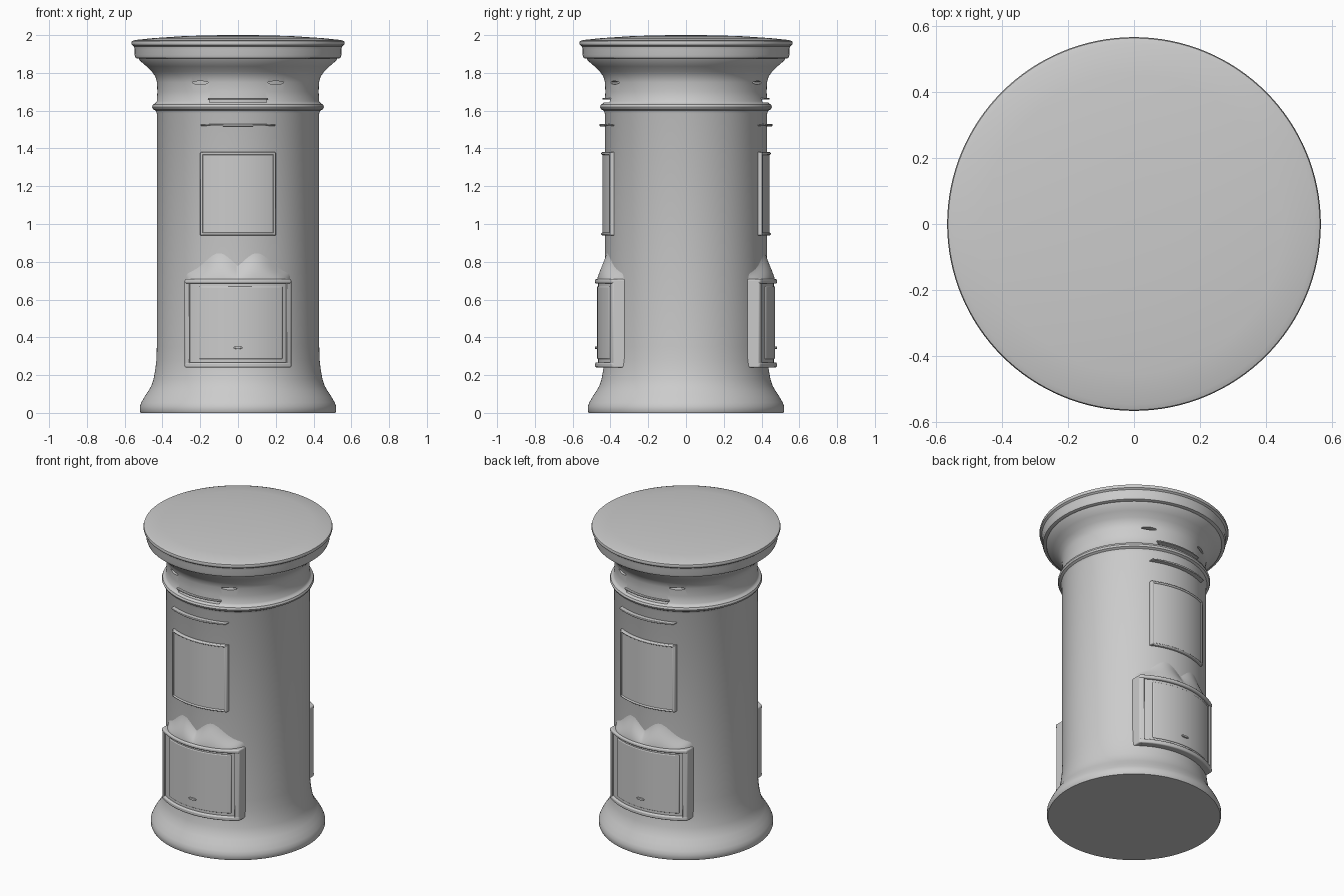
import bpy, bmesh, math

if "Cube" in bpy.data.objects:
    bpy.data.objects.remove(bpy.data.objects["Cube"])

GREY = (0.6, 0.6, 0.6, 1)
mat = bpy.data.materials.new("plain grey")
mat.use_nodes = True
mat.diffuse_color = GREY
bsdf = next(n for n in mat.node_tree.nodes if n.type == 'BSDF_PRINCIPLED')
bsdf.inputs["Base Color"].default_value = GREY


def finish(bm, name, bevel=0.0, angle=40):
    bmesh.ops.recalc_face_normals(bm, faces=bm.faces)
    mesh = bpy.data.meshes.new(name)
    bm.to_mesh(mesh)
    bm.free()
    mesh.materials.append(mat)
    ob = bpy.data.objects.new(name, mesh)
    bpy.context.collection.objects.link(ob)
    bpy.ops.object.select_all(action='DESELECT')
    bpy.context.view_layer.objects.active = ob
    ob.select_set(True)
    bpy.ops.object.shade_smooth_by_angle(angle=math.radians(angle))
    if bevel:
        mod = ob.modifiers.new("soft edges", 'BEVEL')
        mod.width = bevel
        mod.segments = 3
        mod.limit_method = 'ANGLE'
    return ob


def lathe(name, profile, sides=128):
    bm = bmesh.new()
    verts = [bm.verts.new((r, 0, z)) for r, z in profile]
    edges = [bm.edges.new(p) for p in zip(verts, verts[1:])]
    bmesh.ops.spin(bm, geom=verts + edges, cent=(0, 0, 0), axis=(0, 0, 1),
                   angle=math.tau, steps=sides)
    bmesh.ops.remove_doubles(bm, verts=bm.verts, dist=0.0005)
    return finish(bm, name, angle=35)


def on_drum(x, r, z):
    return (x, -math.sqrt(r * r - x * x), z)


def curved_slab(name, x0, x1, z0, z1, r_in, r_out, bevel=0.0, taper=0.0, steps=20):
    """Plate wrapped round the drum; taper narrows its height to the ends."""
    bm = bmesh.new()
    rings = []
    mid = (z0 + z1) / 2
    for i in range(steps + 1):
        t = i / steps
        x = x0 + (x1 - x0) * t
        h = (z1 - z0) / 2 * (1 - taper * (2 * t - 1) ** 2)
        rings.append([bm.verts.new(on_drum(x, r, z)) for r, z in
                      ((r_in, mid - h), (r_out, mid - h), (r_out, mid + h), (r_in, mid + h))])
    for a, b in zip(rings, rings[1:]):
        for k in range(4):
            n = (k + 1) % 4
            bm.faces.new((a[k], a[n], b[n], b[k]))
    bm.faces.new(rings[0])
    bm.faces.new(rings[-1][::-1])
    return finish(bm, name, bevel)


def hood(name):
    """Wavy moulding that blends from the door head into the drum."""
    bm = bmesh.new()
    nx, nz = 56, 14
    rows = []
    for j in range(nz + 1):
        v = j / nz
        row = []
        for i in range(nx + 1):
            x = -0.28 + 0.56 * i / nx
            top = 0.75 + 0.13 * math.exp(-((abs(x) - 0.1) / 0.1) ** 2)
            fade = 1 - (abs(x) / 0.28) ** 10
            swell = 0.5 + 0.5 * math.cos(math.pi * v)
            row.append(bm.verts.new(on_drum(x, 0.426 + 0.047 * swell * fade,
                                            0.69 + (top - 0.69) * v)))
        rows.append(row)
    for a, b in zip(rows, rows[1:]):
        for i in range(nx):
            bm.faces.new((a[i], a[i + 1], b[i + 1], b[i]))
    ob = finish(bm, name, angle=60)
    # the open sheet must face outwards
    if ob.data.polygons[nx // 2].normal.y > 0:
        ob.data.flip_normals()
    return ob


def turned(ob, name):
    copy = ob.copy()
    copy.name = name
    copy.rotation_euler.z = math.pi
    bpy.context.collection.objects.link(copy)
    return copy


# Drum with flared foot, collar ring and spreading neck
drum = lathe("drum", [
    (0, 0), (0.515, 0), (0.52, 0.01), (0.52, 0.035), (0.512, 0.055), (0.495, 0.085),
    (0.475, 0.115), (0.458, 0.145), (0.447, 0.18), (0.438, 0.23), (0.432, 0.28),
    (0.43, 0.35), (0.43, 1.585), (0.436, 1.6), (0.45, 1.608), (0.455, 1.62),
    (0.45, 1.633), (0.437, 1.64), (0.43, 1.65), (0.427, 1.7), (0.429, 1.75),
    (0.437, 1.78), (0.455, 1.805), (0.485, 1.835), (0.52, 1.865), (0.53, 1.89), (0, 1.89)])

# Cap with stepped rim and gently domed top
lathe("cap", [
    (0, 1.875), (0.53, 1.875), (0.543, 1.88), (0.548, 1.895), (0.547, 1.925), (0.551, 1.94),
    (0.562, 1.948), (0.565, 1.958), (0.562, 1.968), (0.545, 1.974), (0.45, 1.984),
    (0.3, 1.994), (0.15, 1.999), (0, 2.0)])

# Posting slot and vent openings cut into both faces
cutters = [curved_slab("slot_cutter", -0.15, 0.15, 1.643, 1.661, 0.38, 0.5)]
for s in (-1, 1):
    cutters.append(curved_slab("vent_cutter", s * 0.2 - 0.04, s * 0.2 + 0.04,
                               1.739, 1.757, 0.385, 0.5, taper=0.7))
cutters += [turned(c, "back_" + c.name) for c in cutters]
for c in cutters:
    mod = drum.modifiers.new("cut", 'BOOLEAN')
    mod.operation = 'DIFFERENCE'
    mod.solver = 'EXACT'
    mod.object = c
bpy.ops.object.select_all(action='DESELECT')
bpy.context.view_layer.objects.active = drum
drum.select_set(True)
for mod in list(drum.modifiers):
    bpy.ops.object.modifier_apply(modifier=mod.name)
for c in cutters:
    bpy.data.objects.remove(c)
bpy.ops.object.shade_smooth_by_angle(angle=math.radians(35))

# Fittings of one face: slot lips, notice plate, door and its frame
fittings = [
    curved_slab("slot_lip", -0.16, 0.16, 1.66, 1.668, 0.41, 0.443, 0.003),
    curved_slab("rain_ledge", -0.2, 0.2, 1.517, 1.53, 0.41, 0.458, 0.004, taper=0.5),
    curved_slab("notice_plate", -0.2, 0.2, 0.94, 1.38, 0.41, 0.443, 0.008),
    curved_slab("notice_rim_top", -0.2, 0.2, 1.366, 1.38, 0.41, 0.449, 0.006),
    curved_slab("notice_rim_bottom", -0.2, 0.2, 0.94, 0.954, 0.41, 0.449, 0.006),
    curved_slab("door", -0.275, 0.275, 0.25, 0.7, 0.40, 0.466, 0.004),
    curved_slab("door_panel", -0.205, 0.235, 0.285, 0.67, 0.42, 0.471, 0.005),
    curved_slab("door_head", -0.282, 0.282, 0.685, 0.708, 0.40, 0.483, 0.008),
    curved_slab("door_sill", -0.282, 0.282, 0.24, 0.268, 0.40, 0.481, 0.008),
    curved_slab("door_knob", -0.025, 0.025, 0.338, 0.352, 0.45, 0.481, 0.004, taper=0.5),
    hood("door_hood"),
]
for s, side in ((-1, "right"), (1, "left")):
    fittings.append(curved_slab(side + "_notice_rim", *sorted((s * 0.186, s * 0.2)),
                                0.94, 1.38, 0.41, 0.449, 0.006, steps=4))
    fittings.append(curved_slab(side + "_door_jamb", *sorted((s * 0.255, s * 0.282)),
                                0.24, 0.7, 0.40, 0.479, 0.007, steps=4))

# The same fittings on the opposite face
for ob in fittings:
    turned(ob, "back_" + ob.name)
